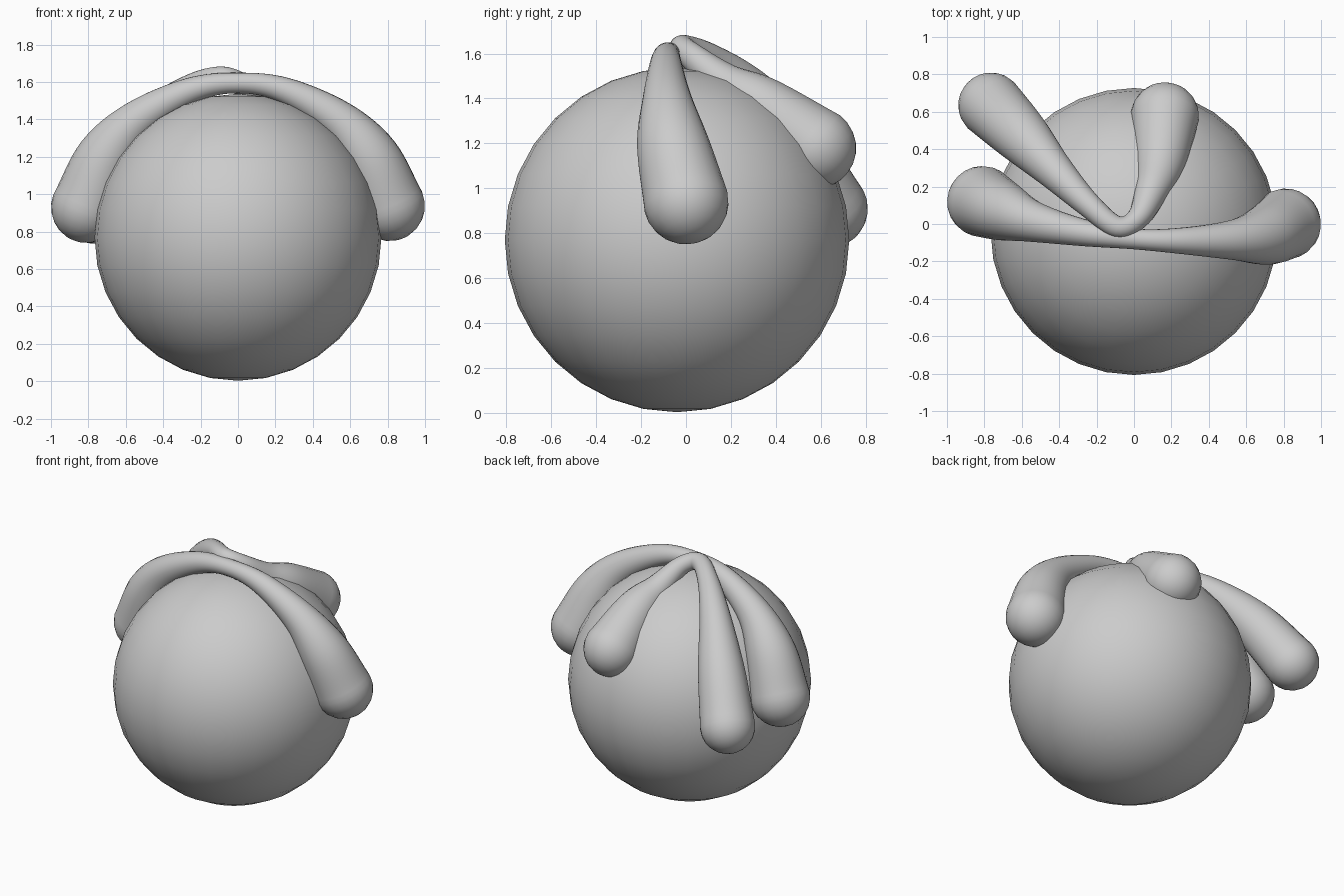
import bpy, bmesh, math
from mathutils import Vector

if "Cube" in bpy.data.objects:
    bpy.data.objects.remove(bpy.data.objects["Cube"])

grey = bpy.data.materials.new("plain grey")
grey.diffuse_color = (0.6, 0.6, 0.6, 1)
grey.use_nodes = True
grey.node_tree.nodes["Principled BSDF"].inputs["Base Color"].default_value = grey.diffuse_color


def finish(bm, name):
    bmesh.ops.recalc_face_normals(bm, faces=bm.faces)
    for f in bm.faces:
        f.smooth = True
    mesh = bpy.data.meshes.new(name)
    bm.to_mesh(mesh)
    bm.free()
    mesh.materials.append(grey)
    obj = bpy.data.objects.new(name, mesh)
    bpy.context.collection.objects.link(obj)
    return obj


def smooth_path(pts, steps=8):
    """Catmull-Rom through (x, y, z, radius) points."""
    p = [Vector(q) for q in pts]
    p = [2 * p[0] - p[1]] + p + [2 * p[-1] - p[-2]]
    out = []
    for i in range(1, len(p) - 2):
        a, b, c, d = p[i - 1:i + 3]
        for s in range(steps):
            t = s / steps
            out.append(0.5 * (2 * b + (c - a) * t + (2 * a - 5 * b + 4 * c - d) * t * t
                              + (3 * b - a - 3 * c + d) * t ** 3))
    return out + [p[-2]]


def club_strand(name, pts, sides=24, cap=6):
    """Round tube of varying radius with domed ends."""
    path = smooth_path(pts)
    pos = [q.to_3d() for q in path]
    rad = [q[3] for q in path]
    n = len(pos)
    tan = [(pos[min(i + 1, n - 1)] - pos[max(i - 1, 0)]).normalized() for i in range(n)]
    angles = [math.pi / 2 * k / cap for k in range(1, cap)]
    start = [(pos[0] - tan[0] * rad[0] * math.sin(a), rad[0] * math.cos(a), tan[0])
             for a in reversed(angles)]
    end = [(pos[-1] + tan[-1] * rad[-1] * math.sin(a), rad[-1] * math.cos(a), tan[-1])
           for a in angles]
    rows = start + list(zip(pos, rad, tan)) + end

    bm = bmesh.new()
    u = rows[0][2].orthogonal().normalized()
    prev, rings = rows[0][2], []
    for c, r, t in rows:
        u = prev.rotation_difference(t) @ u
        u = (u - t * u.dot(t)).normalized()
        v = t.cross(u)
        prev = t
        rings.append([bm.verts.new(c + r * (u * math.cos(2 * math.pi * k / sides)
                                            + v * math.sin(2 * math.pi * k / sides)))
                      for k in range(sides)])
    for a, b in zip(rings, rings[1:]):
        for k in range(sides):
            j = (k + 1) % sides
            bm.faces.new((a[k], a[j], b[j], b[k]))
    # domed tips
    for ring, tip in ((rings[0], pos[0] - tan[0] * rad[0]),
                      (rings[-1], pos[-1] + tan[-1] * rad[-1])):
        tv = bm.verts.new(tip)
        for k in range(sides):
            bm.faces.new((ring[k], ring[(k + 1) % sides], tv))
    return finish(bm, name)


# main ball
bm = bmesh.new()
bmesh.ops.create_uvsphere(bm, u_segments=32, v_segments=16, radius=0.767)
ball = finish(bm, "ball")
ball.location = (0, -0.04, 0.77)

# strand draped side to side over the ball
club_strand("side_strand", [
    (-0.81, 0.12, 0.93, 0.19), (-0.70, 0.07, 1.20, 0.16), (-0.53, 0.01, 1.40, 0.108),
    (-0.25, -0.05, 1.555, 0.07), (0, -0.08, 1.595, 0.055), (0.25, -0.09, 1.555, 0.07),
    (0.53, -0.085, 1.40, 0.108), (0.70, -0.06, 1.20, 0.16), (0.81, 0.0, 0.94, 0.19)])

# strand bent over the top, both ends falling to the back
club_strand("back_strand", [
    (-0.765, 0.635, 0.91, 0.175), (-0.60, 0.47, 1.20, 0.148), (-0.42, 0.28, 1.44, 0.10),
    (-0.24, 0.10, 1.58, 0.067), (-0.09, -0.015, 1.625, 0.058), (0.02, 0.03, 1.585, 0.06),
    (0.09, 0.17, 1.47, 0.09), (0.14, 0.33, 1.365, 0.138), (0.165, 0.575, 1.18, 0.183)])
